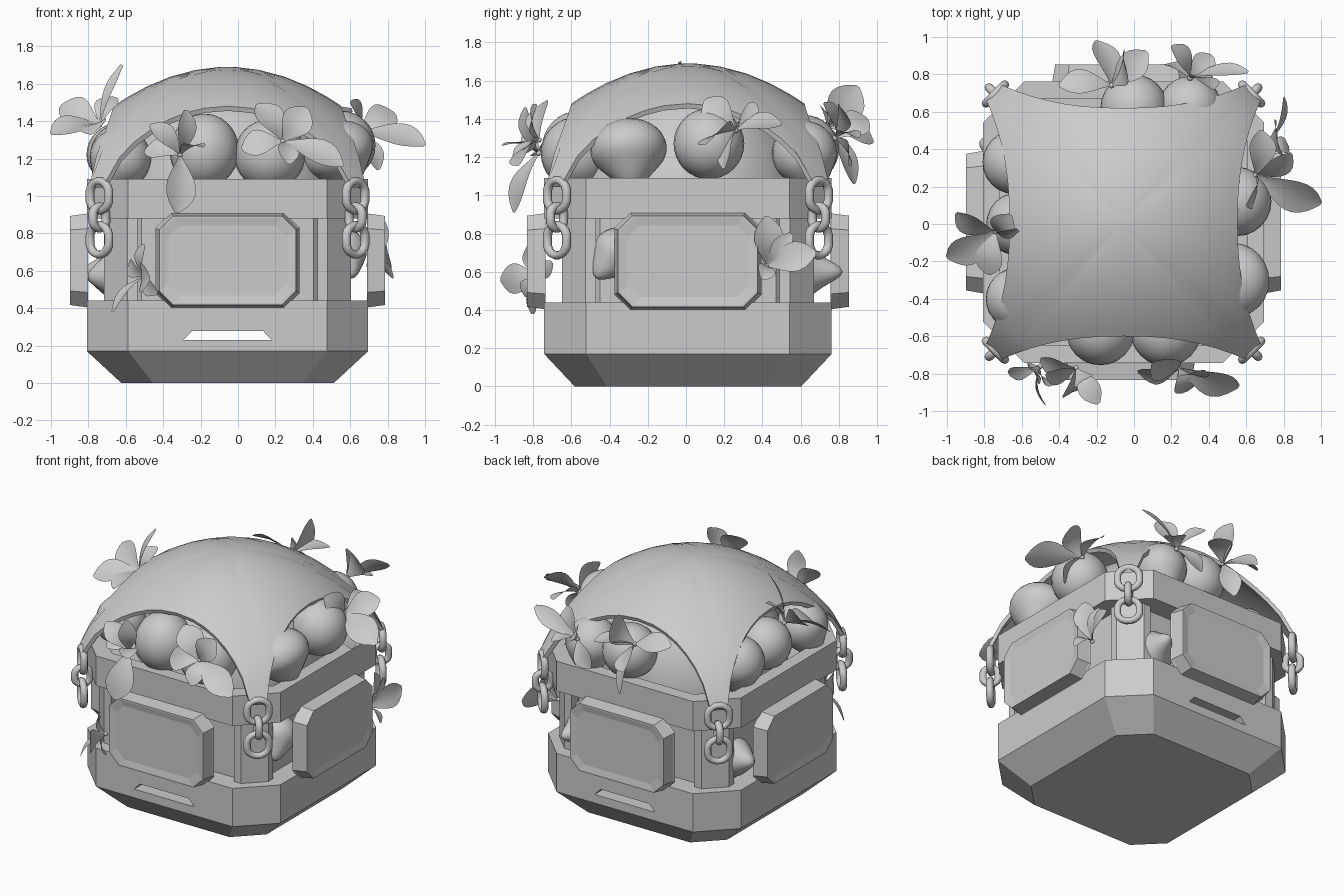
import bpy, bmesh, math
from mathutils import Vector, Matrix

cube = bpy.data.objects.get("Cube")
if cube:
    bpy.data.objects.remove(cube, do_unlink=True)

CENTRE = Vector((-0.056, 0.01, 0))
AT_CENTRE = Matrix.Translation(CENTRE)
GREY = 0.6
grey = bpy.data.materials.new("plain_grey")
grey.diffuse_color = (GREY, GREY, GREY, 1)
grey.use_nodes = True
for node in grey.node_tree.nodes:
    if node.type == 'BSDF_PRINCIPLED':
        node.inputs["Base Color"].default_value = (GREY, GREY, GREY, 1)


def finish(name, bm, matrix=Matrix(), smooth=False, recalc=True):
    if recalc:
        bmesh.ops.recalc_face_normals(bm, faces=bm.faces)
    for edge in bm.edges:
        edge.smooth = edge.calc_face_angle(0) < .9
    mesh = bpy.data.meshes.new(name)
    bm.to_mesh(mesh)
    bm.free()
    mesh.materials.append(grey)
    for poly in mesh.polygons:
        poly.use_smooth = smooth
    obj = bpy.data.objects.new(name, mesh)
    obj.matrix_world = matrix
    bpy.context.collection.objects.link(obj)
    return obj


def bridge(bm, rings, caps=True):
    loops = [[bm.verts.new(p) for p in ring] for ring in rings]
    n = len(loops[0])
    for a, b in zip(loops, loops[1:]):
        for i in range(n):
            j = (i + 1) % n
            bm.faces.new((a[i], b[i], b[j], a[j]))
    if caps:
        bm.faces.new(loops[0])
        bm.faces.new(loops[-1])


def octagon(hx, hy, cut, z):
    return [(x, y, z) for x, y in (
        (hx, -hy + cut), (hx, hy - cut), (hx - cut, hy), (cut - hx, hy),
        (-hx, hy - cut), (-hx, cut - hy), (cut - hx, -hy), (hx - cut, -hy))]


def loft(name, rings, matrix=AT_CENTRE):
    bm = bmesh.new()
    bridge(bm, [octagon(*r) for r in rings])
    return finish(name, bm, matrix)


# Tray base with chamfered underside and a slot running front to back
base = loft("tray_base", [(.568, .592, .17, 0), (.752, .752, .22, .17),
                          (.752, .752, .22, .44)])
bm = bmesh.new()
bridge(bm, [[(-.235, y, .23), (.235, y, .23), (.19, y, .278), (-.19, y, .278)]
            for y in (-1, 1)])
cutter = finish("slot_cutter", bm, AT_CENTRE)
cutter.hide_render = True
cutter.hide_viewport = True
cut = base.modifiers.new("slot", 'BOOLEAN')
cut.object = cutter
cut.operation = 'DIFFERENCE'
cut.solver = 'EXACT'

# Recessed wall and upper rim
loft("recessed_wall", [(.61, .61, .15, .43), (.61, .61, .15, .9)])
loft("upper_rim", [(.752, .752, .22, .88), (.752, .752, .22, 1.09),
                   (.66, .66, .19, 1.09), (.66, .66, .19, 1.0)])

# Four sides: plaque and corner post, then chain links
for k, side in enumerate(("front", "right_hand", "back", "left_hand")):
    turn = AT_CENTRE @ Matrix.Rotation(k * math.pi / 2, 4, 'Z')
    out = turn @ Matrix.Translation((0, 0, .655)) @ Matrix.Rotation(math.pi / 2, 4, 'X')
    loft(side + "_plaque", [(.385, .255, .08, .745), (.38, .25, .08, .755),
                            (.365, .238, .075, .843), (.355, .228, .07, .843),
                            (.315, .188, .06, .835)], out)
    bm = bmesh.new()
    plan = ((.48, .48), (.66, .48), (.66, .535), (.535, .66), (.48, .66))
    bridge(bm, [[(x, y, z) for x, y in plan] for z in (.43, .9)])
    finish(side + "_post", bm, turn)
    for n, z in enumerate((1.0, .885, .765)):
        facing = math.radians(45 if n != 1 else 135)
        width = .072 if n != 1 else .05
        bm = bmesh.new()
        rings = []
        for i in range(16):
            a = math.tau * (i + .5) / 16
            ring = []
            for j in range(8):
                b = math.tau * j / 8
                r = width + .024 * math.cos(b)
                ring.append((.024 * math.sin(b), r * math.cos(a),
                             r * math.sin(a) * .9 + math.copysign(.015, math.sin(a))))
            rings.append(ring)
        bridge(bm, rings + rings[:1], caps=False)
        bmesh.ops.remove_doubles(bm, verts=bm.verts, dist=.0005)
        place = Matrix.Translation((.685, .685, z)) @ Matrix.Rotation(facing, 4, 'Z')
        finish(f"{side}_chain_link_{n}", bm, turn @ place, smooth=True)

# Stretched canopy: a thin shell with arched edges meeting in four narrow straps
outline = []
for k in range(4):
    rot = Matrix.Rotation(k * math.pi / 2, 3, 'Z')
    for i in range(15):
        s = 1 - i / 7
        x = .655 * math.copysign(abs(s) ** .85, s)
        outline.append(rot @ Vector((x, .61 + .125 * abs(s) ** 2, 0)))


def canopy_ring(t, drop):
    ring = []
    for p in outline:
        q = p * t
        r2 = q.length_squared
        q.z = 1.69 - .565 * r2 - .1 * r2 ** 10 - drop
        q.xy *= 1 - drop * t * .6
        ring.append(q)
    return ring


steps = [.08, .28, .5, .7, .86, .94, 1]
bm = bmesh.new()
bridge(bm, [canopy_ring(t, 0) for t in steps]
       + [canopy_ring(t, .025) for t in reversed(steps)])
finish("canopy", bm, AT_CENTRE, smooth=True)

# Mound beneath the canopy
bm = bmesh.new()
bmesh.ops.create_uvsphere(bm, u_segments=32, v_segments=20, radius=1)
finish("mound", bm, AT_CENTRE @ Matrix.Translation((0, 0, .95))
       @ Matrix.Diagonal((.62, .62, .66, 1)), smooth=True)


# Fruits: round bodies, some drawn out to a point
def fruit(name, centre, radius, tip=(0, 0, 1), point=0.0, stretch=1.0):
    bm = bmesh.new()
    bmesh.ops.create_uvsphere(bm, u_segments=24, v_segments=16, radius=radius)
    for v in bm.verts:
        h = max(0, v.co.z / radius - .3) / .7
        v.co.z = v.co.z * stretch + point * radius * h ** 4
        v.co.xy *= 1 - .35 * h * min(point, 1)
    rot = Vector(tip).to_track_quat('Z', 'Y').to_matrix().to_4x4()
    finish(name, bm, Matrix.Translation(centre) @ rot, smooth=True)


DOWN = (0, 0, -1)
fruit("front_fruit_a", (-.18, -.57, 1.24), .185, (.1, 0, 1), 0, 1.08)
fruit("front_fruit_b", (.17, -.57, 1.22), .19)
fruit("right_fruit_a", (.53, -.3, 1.24), .2, (.4, .1, -1), .3, .78)
fruit("right_fruit_b", (.55, .12, 1.27), .185)
fruit("left_fruit_a", (-.64, .33, 1.22), .17, DOWN, .3)
fruit("left_fruit_b", (-.62, .0, 1.22), .17)
fruit("left_fruit_c", (-.63, -.4, 1.2), .165, (-.5, 0, -1), .35)
fruit("back_fruit_a", (0, .62, 1.24), .18)
fruit("back_fruit_b", (.3, .62, 1.22), .17, (0, .3, -1), .3)
fruit("low_fruit_back", (.35, .6, .6), .14, (.2, 1, 0), .6)
fruit("low_fruit_right", (.56, -.36, .7), .13, (.3, -.6, -.7), .4)
fruit("low_fruit_left", (-.65, .4, .58), .13, (-1, .2, .1), .4)
fruit("low_fruit_left_front", (-.65, -.37, .58), .12, (-1, -.2, -.1), .3)


# Blossoms: broad cupped petals reaching from a shared centre
def blossom(name, centre, facing, petals):
    bm = bmesh.new()
    centre, facing = Vector(centre), Vector(facing).normalized()
    for tip, width in petals:
        along = Vector(tip) - centre
        side = along.cross(facing)
        if side.length < .03:
            side = along.cross(Vector((.2, .3, 1)))
        side.normalize()
        up = side.cross(along).normalized()
        rows = []
        for i in range(10):
            t = i / 9
            half = width * (.08 + .92 * math.sin(math.pi * t ** 1.5) ** .8) if i < 9 else .012
            mid = centre + along * t + up * .03 * math.sin(math.pi * t)
            rows.append([bm.verts.new(mid + side * half * s + up * .15 * half * s * s)
                         for s in (-1, -.5, 0, .5, 1)])
        for a, b in zip(rows, rows[1:]):
            for j in range(4):
                bm.faces.new((a[j], b[j], b[j + 1], a[j + 1]))
    bmesh.ops.create_icosphere(bm, subdivisions=2, radius=.015,
                               matrix=Matrix.Translation(centre))
    finish(name, bm, smooth=True, recalc=False)


blossom("front_blossom_a", (-.31, -.77, 1.22), (.5, -.8, .5), [
    ((-.47, -.8, 1.38), .07), ((-.28, -.84, 1.46), .06), ((-.5, -.72, 1.24), .07),
    ((-.33, -.9, .91), .09), ((-.19, -.96, 1.26), .06)])
blossom("front_blossom_b", (.24, -.77, 1.29), (.4, -.8, .6), [
    ((.1, -.74, 1.49), .09), ((.37, -.78, 1.47), .085), ((.56, -.87, 1.16), .09),
    ((.02, -.79, 1.25), .08), ((.27, -.9, 1.17), .06)])
blossom("left_blossom", (-.74, -.04, 1.38), (-.4, -.7, .7), [
    ((-1, -.18, 1.33), .09), ((-.95, .06, 1.48), .085), ((-.66, .05, 1.53), .07),
    ((-.62, -.03, 1.7), .03), ((-.78, -.27, 1.33), .08)])
blossom("right_blossom", (.65, .26, 1.34), (.4, -.7, .7), [
    ((1, .11, 1.27), .1), ((.84, .38, 1.44), .085), ((.68, .5, 1.37), .085),
    ((.6, .1, 1.5), .08), ((.75, .2, 1.14), .06)])
blossom("back_blossom_a", (-.12, .74, 1.36), (.5, .5, .6), [
    ((-.2, .98, 1.28), .09), ((-.06, .9, 1.57), .1), ((.07, .92, 1.4), .08),
    ((-.4, .74, 1.42), .08), ((-.1, .88, 1.06), .07)])
blossom("back_blossom_b", (.3, .78, 1.3), (.5, .5, .6), [
    ((.2, .95, 1.4), .08), ((.42, .9, 1.3), .07), ((.61, .81, 1.46), .06),
    ((.42, .72, 1.48), .08), ((.15, .85, 1.16), .07)])
blossom("low_blossom_front", (-.5, -.76, .57), (-1, -.5, 0), [
    ((-.67, -.8, .38), .04), ((-.5, -.82, .74), .05), ((-.47, -.97, .56), .08),
    ((-.43, -.85, .48), .05), ((-.58, -.7, .65), .05)])
blossom("low_blossom_right", (.7, .42, .63), (1, .3, .3), [
    ((.8, .68, .7), .08), ((.77, .42, .89), .08), ((.83, .4, .56), .05),
    ((.75, .55, .8), .05)])
